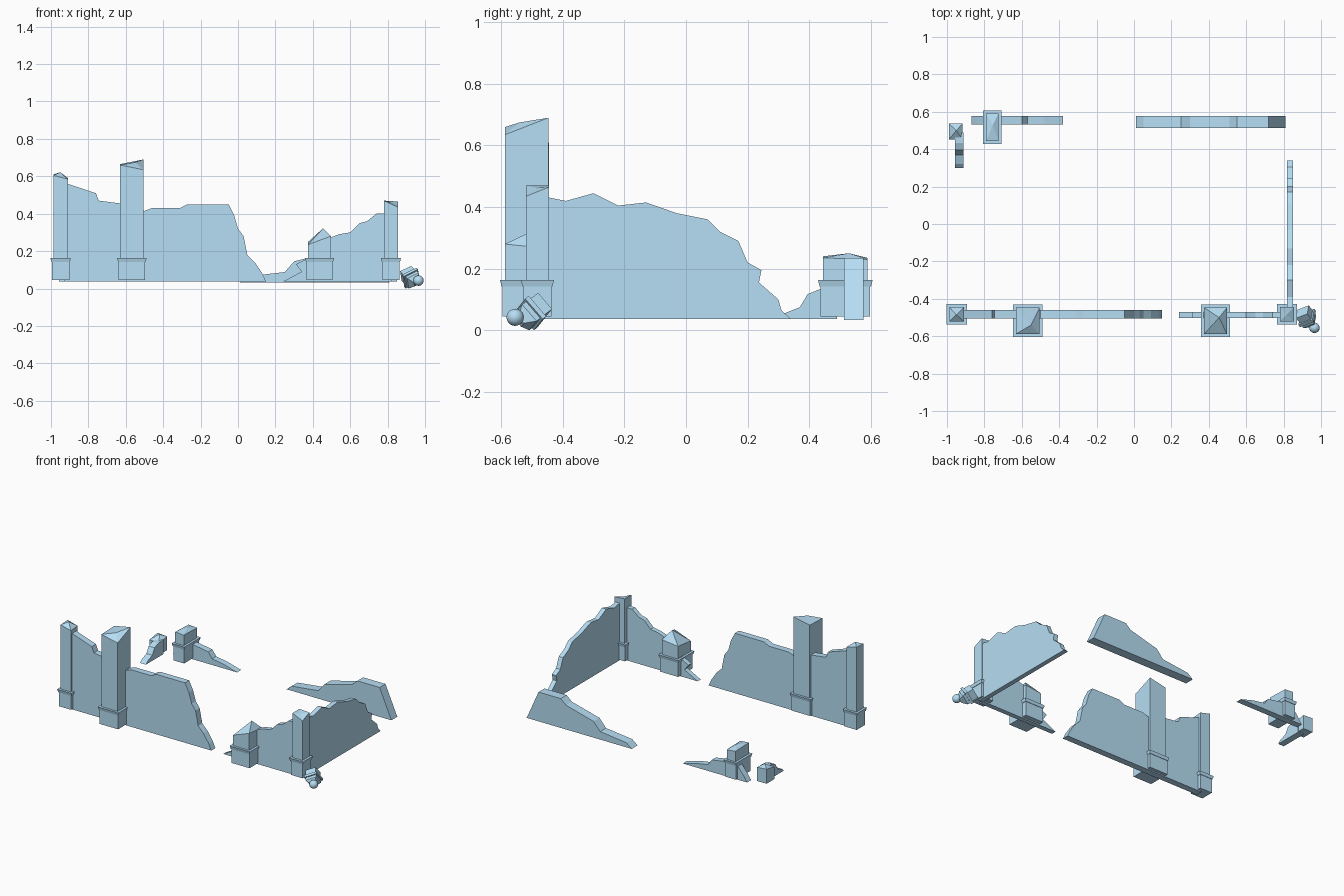
import bpy, bmesh
from mathutils import Vector, Matrix

if "Cube" in bpy.data.objects:
    bpy.data.objects.remove(bpy.data.objects["Cube"])

BASE = 0.037
stone = bpy.data.materials.new("blue_stone")
stone.diffuse_color = (0.47, 0.73, 0.91, 1)
stone.use_nodes = True
stone.node_tree.nodes["Principled BSDF"].inputs["Base Color"].default_value = stone.diffuse_color


def finish(bm, name):
    bmesh.ops.recalc_face_normals(bm, faces=bm.faces[:])
    me = bpy.data.meshes.new(name)
    bm.to_mesh(me)
    bm.free()
    me.materials.append(stone)
    ob = bpy.data.objects.new(name, me)
    bpy.context.collection.objects.link(ob)
    return ob


def wall(name, axis, lo, hi, outline):
    """Broken wall: (length, z) outline extruded between lo and hi across its thickness."""
    bm = bmesh.new()
    co = (lambda u, z, t: (u, t, z)) if axis == 'x' else (lambda u, z, t: (t, u, z))
    face = bm.faces.new([bm.verts.new(co(u, z, lo)) for u, z in outline])
    ext = bmesh.ops.extrude_face_region(bm, geom=[face])
    verts = [v for v in ext['geom'] if isinstance(v, bmesh.types.BMVert)]
    bmesh.ops.translate(bm, verts=verts, vec=Vector(co(0, 0, hi - lo)))
    return finish(bm, name)


def block(bm, x0, x1, y0, y1, z0, tops, apex=None, inset=0.0):
    """Box with individual corner heights (front-left, front-right, back-right, back-left)."""
    xy = [(x0, y0), (x1, y0), (x1, y1), (x0, y1)]
    low = [bm.verts.new((x, y, z0)) for x, y in xy]
    cx, cy = (x0 + x1) / 2, (y0 + y1) / 2
    top = [bm.verts.new((x + (inset if x < cx else -inset),
                         y + (inset if y < cy else -inset), z))
           for (x, y), z in zip(xy, tops)]
    bm.faces.new(low)
    for i in range(4):
        j = (i + 1) % 4
        bm.faces.new((low[i], low[j], top[j], top[i]))
    if apex:
        a = bm.verts.new(apex)
        for i in range(4):
            bm.faces.new((top[i], top[(i + 1) % 4], a))
    else:
        bm.faces.new(top)


def pillar(name, x0, x1, y0, y1, tops, apex, plinth=True, z0=0.045):
    """Broken pillar with a jagged top, plinth and a band flaring upward."""
    bm = bmesh.new()
    block(bm, x0, x1, y0, y1, z0, tops, apex)
    finish(bm, name + "_shaft")
    if plinth:
        bm = bmesh.new()
        g = 0.008
        block(bm, x0 - g, x1 + g, y0 - g, y1 + g, z0, [0.142] * 4)
        g = 0.011
        block(bm, x0 - g, x1 + g, y0 - g, y1 + g, 0.142, [0.163] * 4, inset=-0.005)
        finish(bm, name + "_plinth")


# Broken walls
wall("front_left_wall", 'x', -0.505, -0.46, [
    (-0.93, BASE), (-0.93, 0.565), (-0.91, 0.56), (-0.76, 0.51), (-0.745, 0.47),
    (-0.63, 0.455), (-0.50, 0.415), (-0.46, 0.43), (-0.31, 0.43), (-0.27, 0.45),
    (-0.05, 0.45), (-0.02, 0.39), (0.0, 0.32), (0.03, 0.28), (0.05, 0.18),
    (0.09, 0.14), (0.13, 0.08), (0.15, BASE)])
wall("front_right_wall", 'x', -0.503, -0.47, [
    (0.24, BASE), (0.34, 0.09), (0.31, 0.13), (0.37, 0.16), (0.43, 0.23),
    (0.50, 0.275), (0.54, 0.29), (0.60, 0.30), (0.65, 0.35), (0.69, 0.36),
    (0.74, 0.40), (0.82, 0.40), (0.82, BASE)])
wall("right_wall", 'y', 0.818, 0.85, [
    (-0.48, BASE), (-0.48, 0.435), (-0.44, 0.43), (-0.39, 0.42), (-0.30, 0.445),
    (-0.22, 0.405), (-0.13, 0.415), (-0.03, 0.38), (0.07, 0.36), (0.11, 0.32),
    (0.17, 0.29), (0.20, 0.22), (0.245, 0.195), (0.237, 0.155), (0.30, 0.10),
    (0.31, 0.065), (0.34, BASE)])
wall("back_right_wall", 'x', 0.513, 0.577, [
    (0.01, 0.033), (0.05, 0.065), (0.25, 0.088), (0.30, 0.145), (0.51, 0.20),
    (0.55, 0.235), (0.72, 0.235), (0.81, 0.033)])
wall("back_left_wall", 'x', 0.533, 0.577, [
    (-0.87, BASE), (-0.84, 0.08), (-0.80, 0.13), (-0.72, 0.14), (-0.60, 0.12),
    (-0.57, 0.08), (-0.48, 0.065), (-0.38, BASE)])
wall("left_wall", 'y', -0.957, -0.912, [
    (0.30, BASE), (0.32, 0.055), (0.37, 0.075), (0.395, 0.117), (0.434, 0.133),
    (0.49, 0.135), (0.49, BASE)])

# Broken pillars and corner posts
pillar("tall_pillar", -0.63, -0.505, -0.588, -0.447,
       (0.66, 0.635, 0.69, 0.665), (-0.55, -0.54, 0.675))
pillar("left_corner_post", -0.987, -0.91, -0.52, -0.445,
       (0.605, 0.585, 0.59, 0.61), (-0.95, -0.485, 0.622))
pillar("short_front_pillar", 0.375, 0.497, -0.588, -0.447,
       (0.235, 0.28, 0.265, 0.25), (0.455, -0.50, 0.322))
pillar("right_corner_post", 0.78, 0.855, -0.52, -0.445,
       (0.47, 0.435, 0.465, 0.47), (0.815, -0.485, 0.462))
pillar("short_back_pillar", -0.79, -0.725, 0.445, 0.59,
       (0.24, 0.235, 0.23, 0.235), (-0.755, 0.53, 0.25))
pillar("back_corner_stump", -0.99, -0.917, 0.452, 0.537,
       (0.13, 0.125, 0.14, 0.145), (-0.95, 0.50, 0.16), plinth=False)

# Fallen finial: stacked square tiers ending in a ball, tipped over beside the corner
axis = Vector((0.045, -0.06, -0.045)).normalized()
ball = Vector((0.965, -0.555, 0.042))
spin = axis.to_track_quat('Z', 'Y').to_matrix().to_4x4() @ Matrix.Rotation(0.5, 4, 'Z')
bm = bmesh.new()
for half, start, end, inset in [(0.035, -0.125, -0.085, 0), (0.044, -0.085, -0.068, 0),
                                (0.036, -0.068, -0.050, 0), (0.036, -0.050, -0.022, 0.022)]:
    block(bm, -half, half, -half, half, start, [end] * 4, inset=inset)
bm.transform(Matrix.Translation(ball) @ spin)
low = min(v.co.z for v in bm.verts)
bmesh.ops.translate(bm, verts=bm.verts[:], vec=(0, 0, -low))
finish(bm, "fallen_finial_block")

bm = bmesh.new()
bmesh.ops.create_uvsphere(bm, u_segments=16, v_segments=10, radius=0.028,
                          matrix=Matrix.Translation(ball) @ spin)
for f in bm.faces:
    f.smooth = True
finish(bm, "fallen_finial_ball")
